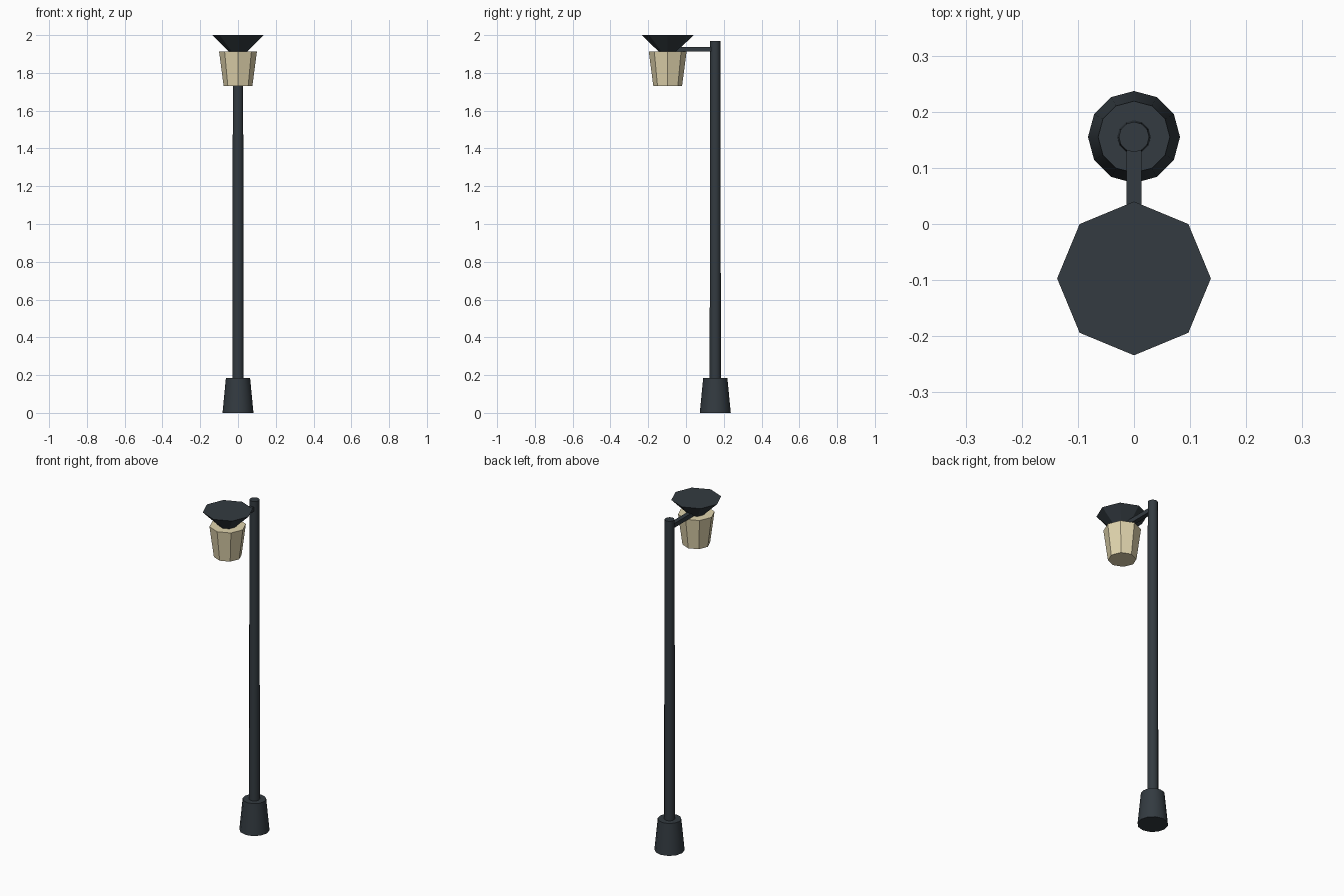
import bpy, bmesh, math
from mathutils import Matrix

if "Cube" in bpy.data.objects:
    bpy.data.objects.remove(bpy.data.objects["Cube"])

POST_Y, LAMP_Y = 0.155, -0.097


def material(name, rgb):
    m = bpy.data.materials.new(name)
    m.diffuse_color = (*rgb, 1)
    m.use_nodes = True
    m.node_tree.nodes["Principled BSDF"].inputs["Base Color"].default_value = m.diffuse_color
    return m


iron = material("dark iron", (0.033, 0.043, 0.052))
glass = material("warm glass", (0.75, 0.66, 0.42))


def add_object(name, bm, mat):
    me = bpy.data.meshes.new(name)
    bmesh.ops.recalc_face_normals(bm, faces=bm.faces)
    bm.to_mesh(me)
    bm.free()
    me.materials.append(mat)
    ob = bpy.data.objects.new(name, me)
    bpy.context.collection.objects.link(ob)
    return ob


def tapered(name, mat, sides, y, z0, z1, r0, r1, smooth=False):
    """Capped prism tapering from r0 at z0 to r1 at z1, corners on the axes."""
    bm = bmesh.new()
    bmesh.ops.create_cone(bm, cap_ends=True, segments=sides, radius1=r0, radius2=r1,
                          depth=z1 - z0, matrix=Matrix.Translation((0, y, (z0 + z1) / 2)))
    ob = add_object(name, bm, mat)
    if smooth:
        bpy.ops.object.select_all(action='DESELECT')
        ob.select_set(True)
        bpy.context.view_layer.objects.active = ob
        bpy.ops.object.shade_smooth_by_angle(angle=math.radians(35))
    return ob


# Post standing in a flared foot
tapered("foot", iron, 12, POST_Y, 0.0, 0.185, 0.082, 0.064, smooth=True)
tapered("post", iron, 12, POST_Y, 0.1, 1.97, 0.03, 0.027, smooth=True)

# Square arm reaching forward to the lamp
bm = bmesh.new()
y0, y1 = -0.09, POST_Y
bmesh.ops.create_cube(bm, size=1, matrix=Matrix.Translation((0, (y0 + y1) / 2, 1.925))
                      @ Matrix.Diagonal((0.026, y1 - y0, 0.026, 1)))
add_object("arm", bm, iron)

# Lamp: eight-sided glass under an upturned cap
tapered("lamp_glass", glass, 8, LAMP_Y, 1.73, 1.912, 0.076, 0.1)
tapered("lamp_cap", iron, 8, LAMP_Y, 1.88, 2.0, 0.014, 0.137)
